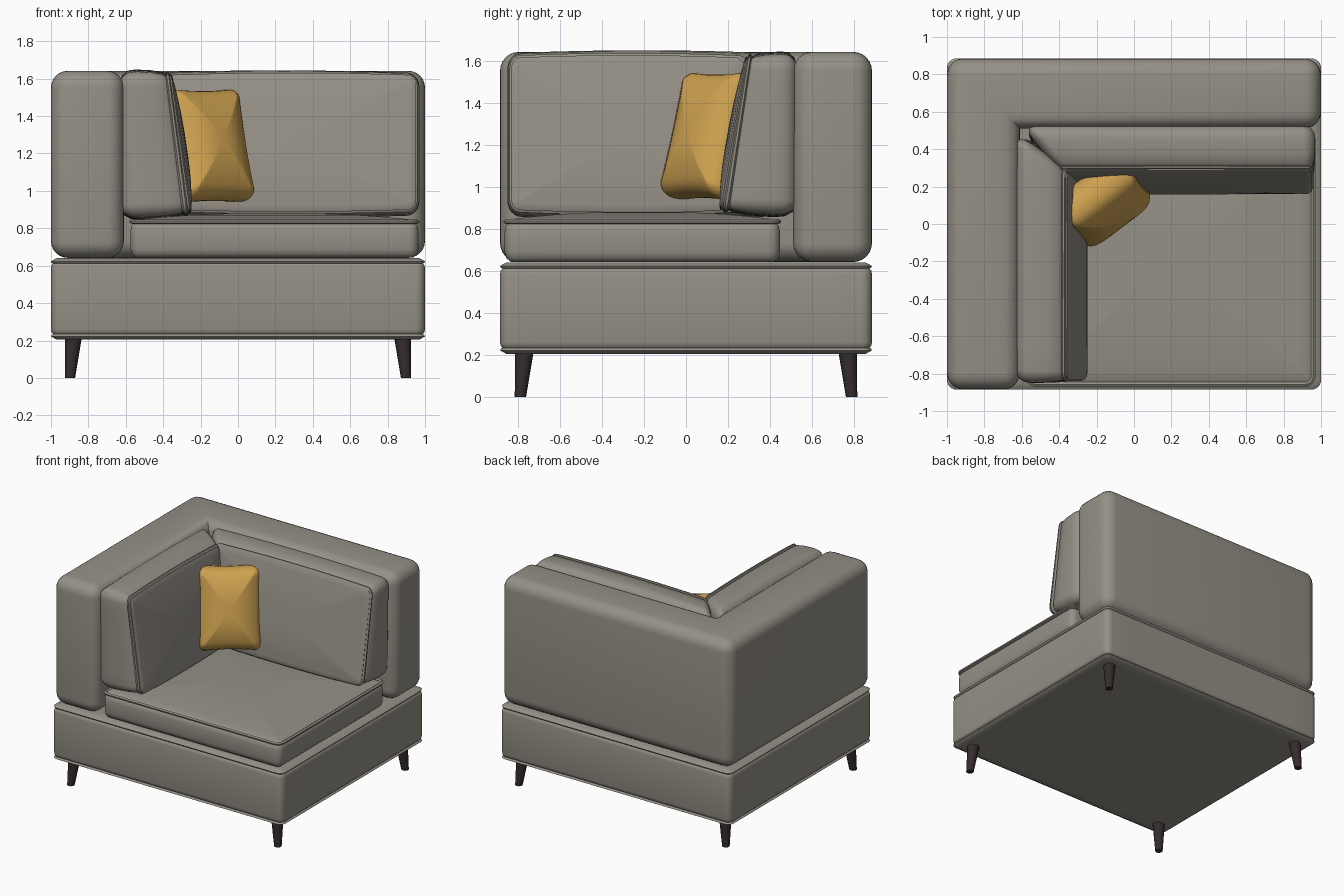
import bpy, bmesh, math
from mathutils import Vector, Matrix

if "Cube" in bpy.data.objects:
    bpy.data.objects.remove(bpy.data.objects["Cube"])


def material(name, rgb):
    m = bpy.data.materials.new(name)
    m.diffuse_color = (*rgb, 1)
    m.use_nodes = True
    m.node_tree.nodes["Principled BSDF"].inputs["Base Color"].default_value = m.diffuse_color
    return m


FABRIC = material("taupe fabric", (0.30, 0.28, 0.24))
MUSTARD = material("mustard fabric", (0.62, 0.36, 0.08))
WOOD = material("dark wood", (0.035, 0.025, 0.025))


def finish(bm, name, mat, angle=50):
    bmesh.ops.recalc_face_normals(bm, faces=bm.faces)
    me = bpy.data.meshes.new(name)
    bm.to_mesh(me)
    bm.free()
    me.materials.append(mat)
    ob = bpy.data.objects.new(name, me)
    bpy.context.collection.objects.link(ob)
    bpy.context.view_layer.objects.active = ob
    ob.select_set(True)
    bpy.ops.object.shade_smooth_by_angle(angle=math.radians(angle))
    ob.select_set(False)
    return ob


def rounded_rect(a, b, r, arc=6, side=10):
    """Outline of a rounded rectangle with half sizes a, b."""
    pts = []
    corners = [(a - r, b - r, 0), (r - a, b - r, 90), (r - a, r - b, 180), (a - r, r - b, 270)]
    for cx, cy, start in corners:
        for i in range(arc + 1):
            t = math.radians(start + 90 * i / arc)
            pts.append(Vector((cx + r * math.cos(t), cy + r * math.sin(t))))
    out = []
    for i, p in enumerate(pts):
        out.append(p)
        if i % (arc + 1) == arc:
            q = pts[(i + 1) % len(pts)]
            out += [p.lerp(q, k / side) for k in range(1, side)]
    return out


def upholstered(name, a, b, r, profile, crowns, place, mat=FABRIC, bow=0.0):
    """Stack of rounded outlines (offset, w), closed by domed caps, mapped by place(u, v, w)."""
    bm = bmesh.new()
    levels = []
    for off, w in profile:
        levels.append([(p.x, p.y, w) for p in rounded_rect(a + off, b + off, max(r + off, 0.01))])

    def cap(loop, crown):
        return [[(u * s, v * s, w + crown * (1 - s ** 2.5)) for u, v, w in loop]
                for s in (0.93, 0.8, 0.6, 0.4, 0.2)]
    levels = cap(levels[0], crowns[0])[::-1] + levels + cap(levels[-1], crowns[1])

    def vert(u, v, w):
        bowed = v + bow * (1 - (u / a) ** 2) * v / b
        return bm.verts.new(place(u / a, bowed / b, w))
    rings = [[vert(*c) for c in lv] for lv in levels]
    n = len(rings[0])
    for r0, r1 in zip(rings, rings[1:]):
        for i in range(n):
            bm.faces.new((r0[i], r0[(i + 1) % n], r1[(i + 1) % n], r1[i]))
    bm.faces.new(rings[0][::-1])
    bm.faces.new(rings[-1])
    return finish(bm, name, mat)


def mix(a, b, t):
    return a + (b - a) * t


# Base box with piped seams near its top and bottom edges
seam = [(-0.012, 0.215), (0.0, 0.222), (-0.004, 0.230), (-0.012, 0.234), (-0.004, 0.242), (0, 0.26)]
base_profile = [(-0.03, 0.205)] + seam + [(o, 0.845 - z) for o, z in seam[::-1]] + [(-0.03, 0.64)]
upholstered("base", 1.0, 0.885, 0.05, base_profile, (0, 0),
            lambda u, v, w: (u, v * 0.885, w))

# L-shaped back and arm
bm = bmesh.new()
outline = [(-1, -.885), (-.61, -.885), (-.61, .51), (1, .51), (1, .885), (-1, .885)]
face = bm.faces.new([bm.verts.new((x, y, 0.642)) for x, y in outline])
ext = bmesh.ops.extrude_face_region(bm, geom=[face])
bmesh.ops.translate(bm, vec=(0, 0, 1.0), verts=[g for g in ext["geom"] if isinstance(g, bmesh.types.BMVert)])
bmesh.ops.recalc_face_normals(bm, faces=bm.faces)
edges = [e for e in bm.edges if e.is_convex]
bmesh.ops.bevel(bm, geom=edges, offset=0.09, segments=6, profile=0.5, affect='EDGES')
finish(bm, "back_and_arm", FABRIC, 40)

# Seat cushion with piping round the top
upholstered("seat_cushion", 0.77, 0.655, 0.05,
            [(-0.03, 0.643), (-0.008, 0.66), (0, 0.69), (0, 0.785), (-0.006, 0.815),
             (-0.014, 0.822), (0.004, 0.828), (0.006, 0.838), (-0.006, 0.846),
             (-0.018, 0.838), (-0.035, 0.846)], (0, 0.035),
            lambda u, v, w: (0.195 + u * 0.77, -0.208 + v * 0.655, w))

# Leaning wedge cushions with piping round the front face
wedge = [(-0.07, 0), (-0.03, 0.05), (-0.006, 0.16), (0, 0.3), (-0.004, 0.6), (-0.015, 0.82), (-0.026, 0.86),
         (-0.012, 0.885), (-0.012, 0.92), (-0.026, 0.94), (-0.022, 0.965), (-0.04, 0.99), (-0.06, 0.995)]


def back_place(u, v, w):
    t, h = (u + 1) / 2, (v + 1) / 2
    return (mix(-0.60 + 0.2 * w, 0.97, t), mix(0.53, mix(0.15, 0.28, h), w),
            mix(0.865 + 0.015 * w, 1.63, h))


def side_place(u, v, w):
    t, h = (u + 1) / 2, (v + 1) / 2
    return (mix(-0.635, mix(-0.24, -0.35, h), w), mix(-0.85, 0.49 - 0.2 * w, t),
            mix(0.855 + 0.015 * w, 1.635, h))


upholstered("back_cushion", 0.785, 0.38, 0.07, wedge, (0, 0.06), back_place, bow=0.014)
upholstered("side_cushion", 0.67, 0.38, 0.07, wedge, (0, 0.06), side_place, bow=0.014)

# Throw pillow leaning into the corner
turn = (Matrix.Translation((-0.165, 0.118, 1.24)) @ Matrix.Rotation(math.radians(37), 4, 'Z')
        @ Matrix.Rotation(math.radians(-15), 4, 'X'))


def pillow_place(u, v, w):
    pinch = 1 - 0.05 * (1 - u * u) * abs(v)
    return turn @ Vector((u * 0.24 * (1 - 0.05 * (1 - v * v)), -w, v * 0.315 * pinch))


half = [(0, 0), (-0.004, 0.03), (-0.015, 0.06), (-0.035, 0.085), (-0.06, 0.1)]
upholstered("throw_pillow", 0.24, 0.315, 0.07,
            [(o, -w) for o, w in half[:0:-1]] + half, (-0.05, 0.05), pillow_place, MUSTARD)

# Tapered splayed legs
for sx, side in ((-1, "left"), (1, "right")):
    for sy, end in ((-1, "front"), (1, "back")):
        bm = bmesh.new()
        bmesh.ops.create_cone(bm, cap_ends=True, segments=20, radius1=0.027, radius2=0.044, depth=0.21)
        for v in bm.verts:
            low = 0.018 if v.co.z < 0 else 0
            v.co += Vector((sx * (0.88 + low), sy * (0.77 + low), 0.105))
        finish(bm, f"{end}_{side}_leg", WOOD)
